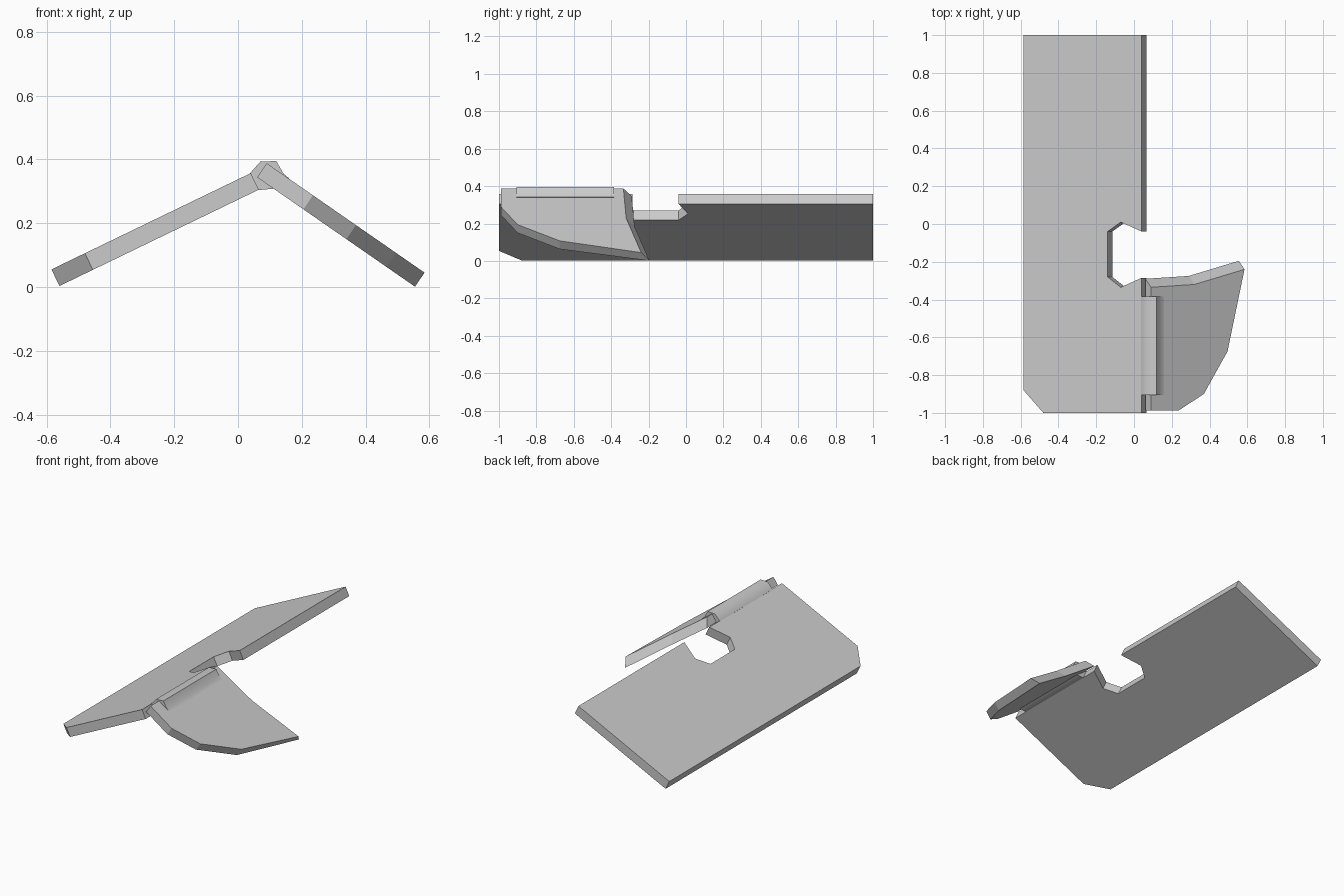
import bpy
from math import radians
from mathutils import Vector

cube = bpy.data.objects.get("Cube")
if cube:
    bpy.data.objects.remove(cube)

grey = bpy.data.materials.new("plain_grey")
grey.use_nodes = True
grey.diffuse_color = (0.6, 0.6, 0.6, 1)
grey.node_tree.nodes["Principled BSDF"].inputs["Base Color"].default_value = (0.6, 0.6, 0.6, 1)


def prism(name, loop_a, loop_b):
    """Closed solid between two matching loops."""
    n = len(loop_a)
    faces = [list(range(n)), list(range(2 * n - 1, n - 1, -1))]
    faces += [[i, i + n, (i + 1) % n + n, (i + 1) % n] for i in range(n)]
    mesh = bpy.data.meshes.new(name)
    mesh.from_pydata([Vector(p) for p in list(loop_a) + list(loop_b)], [], faces)
    mesh.materials.append(grey)
    obj = bpy.data.objects.new(name, mesh)
    bpy.context.collection.objects.link(obj)
    bpy.context.view_layer.objects.active = obj
    obj.select_set(True)
    bpy.ops.object.mode_set(mode='EDIT')
    bpy.ops.mesh.select_all(action='SELECT')
    bpy.ops.mesh.normals_make_consistent(inside=False)
    bpy.ops.object.mode_set(mode='OBJECT')
    obj.select_set(False)
    return obj


# Long sloping plate with a notch and one clipped corner
plate = [(-0.585, 1), (0.04, 1), (0.04, -0.04), (-0.07, 0.01), (-0.14, -0.04),
         (-0.14, -0.28), (-0.07, -0.335), (0.04, -0.285), (0.04, -1),
         (-0.48, -1), (-0.585, -0.88)]
top = [Vector((x, y, 0.357 + (x - 0.04) * 0.483)) for x, y in plate]
prism("long_plate", top, [p + Vector((0.025, 0, -0.052)) for p in top])

# Curved flap: the rear edge is undercut, the others are square
rear = [(0.09, -0.335), (0.32, -0.32), (0.585, -0.24)]
front = [(0.495, -0.675), (0.37, -0.90), (0.235, -0.988), (0.09, -0.988)]
top = [Vector((x, y, 0.388 - (x - 0.09) * 0.693)) for x, y in rear + front]
under = [p + Vector((-0.03, 0.045 if i < len(rear) else 0, -0.044))
         for i, p in enumerate(top)]
prism("curved_flap", top, under)

# Rounded hinge barrel joining the two
section = [(0.037, 0.356), (0.07, 0.393), (0.12, 0.395), (0.143, 0.355),
           (0.16, 0.341), (0.11, 0.308), (0.065, 0.304)]
barrel = prism("hinge_barrel", [(x, -0.905, z) for x, z in section],
               [(x, -0.385, z) for x, z in section])
barrel.select_set(True)
bpy.ops.object.shade_smooth_by_angle(angle=radians(62))
barrel.select_set(False)
